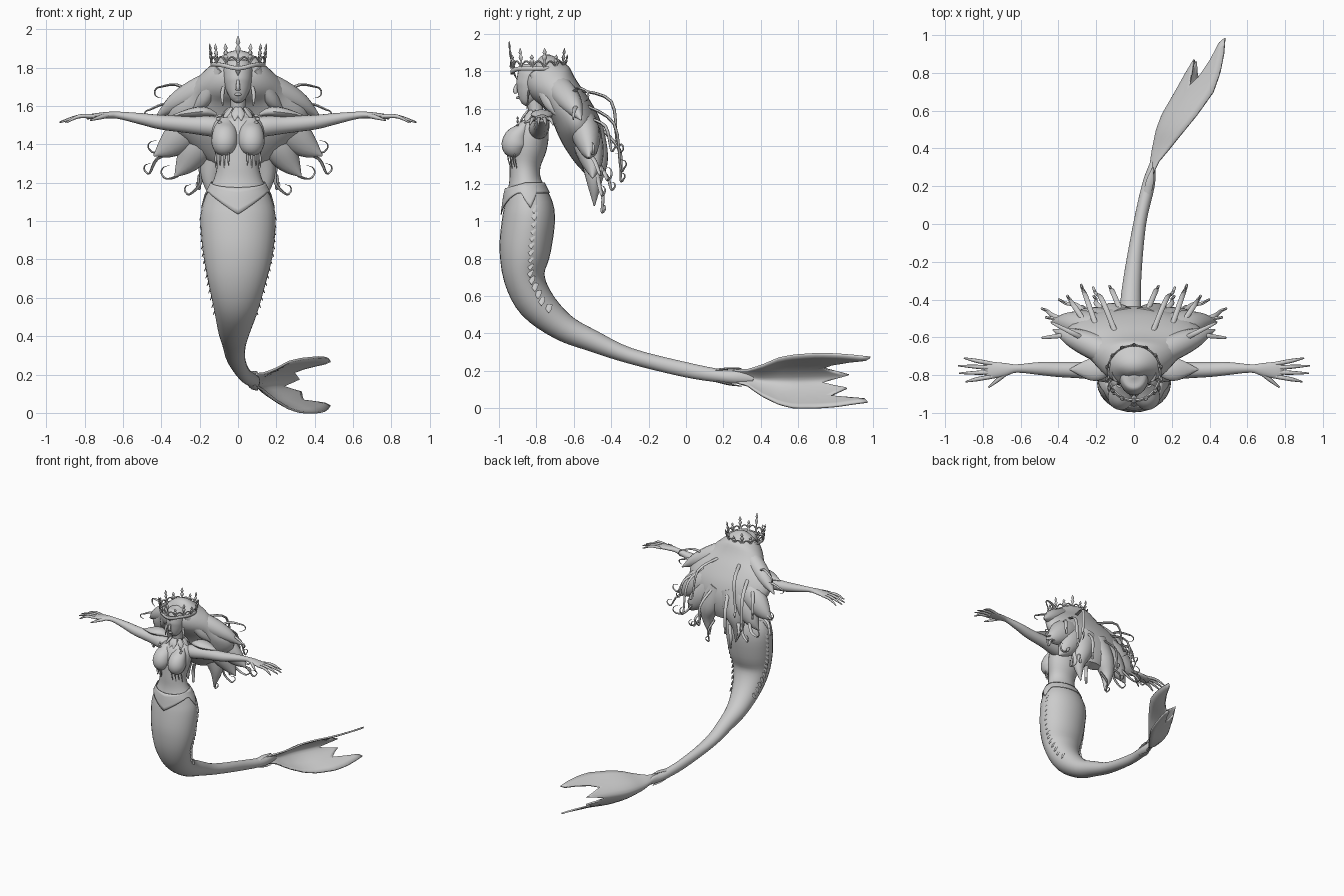
import bpy, bmesh, math
from mathutils import Vector


def lerp_rows(rows, key, val):
    """Interpolate a table of rows on column `key` (ascending)."""
    rows = sorted(rows, key=lambda r: r[key])
    for a, b in zip(rows, rows[1:]):
        if val <= b[key]:
            t = max(0, (val - a[key]) / (b[key] - a[key]))
            return [p + (q - p) * t for p, q in zip(a, b)]
    return list(rows[-1])


def smooth_path(pts, sub):
    """Catmull-Rom samples through rows (x, y, z, half width, half depth)."""
    out = []
    for i in range(len(pts) - 1):
        p0, p1, p2 = pts[max(i - 1, 0)], pts[i], pts[i + 1]
        p3 = pts[min(i + 2, len(pts) - 1)]
        for s in range(sub):
            t = s / sub
            out.append([0.5 * (2*b + (c - a)*t + (2*a - 5*b + 4*c - d)*t*t + (3*b - a - 3*c + d)*t**3)
                        for a, b, c, d in zip(p0, p1, p2, p3)])
    return out + [list(pts[-1])]


def tube(bm, pts, hint=(1, 0, 0), n=12, sub=4):
    """Loft elliptical rings along a path; hint is the width direction."""
    s = smooth_path(pts, sub)
    rings = []
    for i, p in enumerate(s):
        tan = (Vector(s[min(i + 1, len(s) - 1)][:3]) - Vector(s[max(i - 1, 0)][:3])).normalized()
        w = Vector(hint)
        w = (w - tan * w.dot(tan)).normalized()
        d = tan.cross(w)
        rw, rd = max(p[3], .001), max(p[4], .001)
        rings.append([bm.verts.new(Vector(p[:3]) + w * rw * math.cos(2*math.pi*k/n) + d * rd * math.sin(2*math.pi*k/n))
                      for k in range(n)])
    for a, b in zip(rings, rings[1:]):
        for k in range(n):
            bm.faces.new((a[k], a[(k+1) % n], b[(k+1) % n], b[k]))
    bm.faces.new(rings[0])
    bm.faces.new(rings[-1])


def ball(bm, c, r, seg=16):
    vs = bmesh.ops.create_uvsphere(bm, u_segments=seg, v_segments=seg // 2 + 2, radius=1)["verts"]
    for v in vs:
        v.co = Vector([c[i] + v.co[i] * r[i] for i in range(3)])


def finish(name, bm, mirror=False, thick=0, angle=50):
    bmesh.ops.recalc_face_normals(bm, faces=bm.faces)
    me = bpy.data.meshes.new(name)
    bm.to_mesh(me)
    bm.free()
    ob = bpy.data.objects.new(name, me)
    bpy.context.collection.objects.link(ob)
    bpy.ops.object.select_all(action='DESELECT')
    ob.select_set(True)
    bpy.context.view_layer.objects.active = ob
    bpy.ops.object.shade_smooth_by_angle(angle=math.radians(angle))
    if thick:
        m = ob.modifiers.new("thickness", 'SOLIDIFY')
        m.thickness, m.offset = thick, 0
    if mirror:
        m = ob.modifiers.new("mirror", 'MIRROR')
        m.use_mirror_merge = False


def grid(bm, rows, closed=False):
    vs = [[bm.verts.new(p) for p in r] for r in rows]
    for a, b in zip(vs, vs[1:]):
        for k in range(len(a) - (0 if closed else 1)):
            j = (k + 1) % len(a)
            bm.faces.new((a[k], a[j], b[j], b[k]))


# torso and tail
BODY = [(0, -.80, 1.57, .045, .04), (0, -.80, 1.535, .10, .055), (0, -.815, 1.49, .135, .085),
        (0, -.84, 1.40, .13, .097), (0, -.86, 1.30, .11, .083), (0, -.86, 1.22, .125, .085),
        (0, -.85, 1.14, .165, .115), (0, -.84, 1.03, .195, .14), (0, -.86, .85, .185, .138),
        (-.005, -.865, .70, .155, .11), (-.01, -.80, .56, .12, .10), (-.02, -.66, .435, .085, .075),
        (-.02, -.5, .36, .062, .058), (-.01, -.3, .28, .048, .042), (.03, 0, .205, .034, .04),
        (.075, .2, .17, .034, .035), (.095, .30, .165, .02, .032), (.105, .36, .155, .003, .01)]
bm = bmesh.new()
tube(bm, BODY, n=28)
finish("torso_and_tail", bm)
bm = bmesh.new()
tube(bm, [(.065, -.85, 1.53, .03, .02), (.067, -.875, 1.49, .055, .04), (.069, -.905, 1.445, .067, .065),
          (.07, -.915, 1.40, .067, .07), (.068, -.905, 1.36, .045, .045), (.066, -.90, 1.345, .01, .01)], n=20)
finish("bust", bm, True)

# neck, head and face
bm = bmesh.new()
tube(bm, [(0, -.79, 1.5, .06, .05), (0, -.80, 1.57, .04, .04), (0, -.815, 1.67, .04, .042)], n=16)
tube(bm, [(0, -.868, 1.622, .012, .012), (0, -.86, 1.635, .034, .033), (0, -.845, 1.67, .056, .06),
          (0, -.83, 1.71, .07, .08), (0, -.82, 1.75, .076, .086), (0, -.81, 1.79, .076, .086),
          (0, -.80, 1.83, .06, .065), (0, -.80, 1.85, .01, .01)], n=24)
tube(bm, [(0, -.903, 1.735, .007, .006), (0, -.913, 1.70, .011, .012), (0, -.908, 1.682, .012, .008)], n=8)
ball(bm, (0, -.899, 1.66), (.02, .01, .008), 10)
finish("head", bm)

# arms and hands
bm = bmesh.new()
Y = (0, 1, 0)
tube(bm, [(.08, -.79, 1.485, .05, .05), (.15, -.785, 1.495, .053, .053), (.25, -.775, 1.502, .045, .045),
          (.4, -.77, 1.515, .04, .038), (.5, -.765, 1.532, .034, .03), (.62, -.765, 1.551, .022, .019),
          (.68, -.77, 1.552, .034, .017), (.76, -.775, 1.545, .045, .014), (.79, -.775, 1.54, .035, .01)], Y, 16)
for y0, x1, y1 in [(-.74, .90, -.71), (-.762, .93, -.75), (-.785, .925, -.79), (-.808, .89, -.835)]:
    tube(bm, [(.75, y0, 1.546, .011, .011), (.83, (y0+y1)/2, 1.545, .011, .01), (x1, y1, 1.515, .004, .004)], Y, 8)
tube(bm, [(.68, -.79, 1.55, .014, .012), (.72, -.825, 1.54, .011, .011), (.77, -.865, 1.525, .004, .004)], Y, 8)
finish("arms", bm, True)

# shoulder leaves and collar
bm = bmesh.new()
tube(bm, [(.11, -.78, 1.555, .005, .006), (.17, -.775, 1.57, .05, .025), (.24, -.77, 1.565, .055, .025),
          (.34, -.77, 1.55, .003, .003)], Y, 12)
for k in range(5):
    a = math.radians(-80 + k * 40)
    c, s = math.cos(a), math.sin(a)
    tube(bm, [(.045*c, -.80+.045*s, 1.59, .012, .006), (.075*c, -.80+.07*s, 1.56, .022, .006),
              (.10*c, -.80+.09*s, 1.525, .003, .003)], (-s, c, 0), 8)
finish("shoulder_leaves", bm, True)

# earrings and hanging ornaments
bm = bmesh.new()
for k in range(4):
    ball(bm, (.095 + .008*(k % 2), -.90, 1.55 - .018*k), (.011, .006, .009), 8)
tube(bm, [(.075, -.84, 1.70, .008, .006), (.082, -.845, 1.66, .010, .006), (.08, -.85, 1.60, .003, .003)], n=6)
for k in range(4):
    tube(bm, [(.05+.02*k, -.955+.012*k, 1.365, .004, .004), (.05+.022*k, -.95+.012*k, 1.33, .006, .004),
              (.05+.022*k, -.94+.012*k, 1.29-.012*(k % 2), .002, .002)], n=6)
finish("ornaments", bm, True)

# pointed hip belt following the body
def belt_bottom(a):
    d = abs(math.degrees(math.atan2(math.sin(a), math.cos(a))))  # 0 is the front
    side = 1.07 + .1 * abs(d - 95) / 25
    return max(1.035, min(1.035 + .125 * math.sin(math.radians(min(d, 90))), side, 1.15))


rows = []
for i in range(6):
    r = []
    for k in range(72):
        a = 2 * math.pi * k / 72
        top = 1.205 - .03 * max(0, math.cos(a))
        z = top + (belt_bottom(a) - top) * i / 5
        b = lerp_rows(BODY, 2, z)
        r.append((math.sin(a) * (b[3] + .006), b[1] - math.cos(a) * (b[4] + .009), z))
    rows.append(r)
bm = bmesh.new()
grid(bm, rows, True)
finish("hip_belt", bm, thick=.006)

# small saw-tooth scales down both sides of the tail
bm = bmesh.new()
for k in range(15):
    x, y, z, w, d = lerp_rows(BODY, 2, 1.06 - .038 * k)
    for s in (-1, 1):
        tube(bm, [(x + s*(w - .012), y + .03, z + .025, .02, .004), (x + s*(w - .002), y + .03, z, .015, .004),
                  (x + s*(w + .006), y + .03, z - .018, .002, .002)], Y, 6, 2)
for s in (-1, 1):  # small fins at the narrow end of the tail
    tube(bm, [(.07, .16, .175 + s*.028, .02, .008), (.085, .23, .17 + s*.042, .02, .006),
              (.10, .30, .165 + s*.048, .002, .002)], n=8)
finish("tail_scales", bm)

# cupped tail fluke: y, x of middle, x of edges, low z, high z
FLUKE = [(.25, .085, .09, .14, .205), (.33, .09, .13, .12, .205), (.40, .10, .19, .07, .225),
         (.5, .12, .27, .02, .268), (.58, .15, .335, .002, .282), (.7, .22, .42, .003, .29),
         (.8, .275, .455, .01, .288), (.9, .32, .475, .025, .28), (.99, .36, .482, .036, .27)]
ENDS = [.97, .955, .87, .77, .81, .86, .79, .73, .80, .87, .80, .73, .78, .87, .96, .985]
rows = []
for i in range(19):
    r = []
    for k, e in enumerate(ENDS):
        v = 2 * k / (len(ENDS) - 1) - 1
        y, xm, xe, z0, z1 = lerp_rows(FLUKE, 0, .25 + (e - .25) * i / 18)
        r.append((xm + (xe - xm) * abs(v)**1.6, y, (z0 + z1)/2 + v*(z1 - z0)/2))
    rows.append(r)
bm = bmesh.new()
grid(bm, rows)
finish("tail_fluke", bm, thick=.012)

# hair: main swept mass
bm = bmesh.new()
tube(bm, [(0, -.80, 1.85, .03, .03), (0, -.775, 1.828, .11, .09), (0, -.735, 1.755, .19, .13),
          (0, -.675, 1.68, .26, .115), (0, -.62, 1.60, .35, .115), (0, -.575, 1.51, .36, .12),
          (0, -.54, 1.42, .28, .11), (0, -.515, 1.33, .18, .08), (0, -.50, 1.26, .08, .04)], n=28)
finish("hair_mass", bm)

# hair: thick pointed locks
bm = bmesh.new()
for lock in [
    [(.1, -.70, 1.73, .07, .07), (.22, -.645, 1.67, .07, .07), (.33, -.60, 1.61, .05, .05), (.43, -.56, 1.54, .003, .003)],
    [(.1, -.58, 1.58, .08, .07), (.25, -.54, 1.48, .10, .08), (.36, -.52, 1.39, .065, .05), (.44, -.52, 1.34, .003, .003)],
    [(.1, -.55, 1.53, .10, .08), (.2, -.52, 1.40, .095, .08), (.27, -.50, 1.30, .06, .05), (.33, -.50, 1.23, .003, .003)],
    [(.05, -.52, 1.5, .10, .08), (.11, -.49, 1.34, .085, .075), (.14, -.49, 1.22, .05, .045), (.12, -.49, 1.08, .003, .003)],
    [(.09, -.79, 1.80, .03, .05), (.13, -.755, 1.72, .035, .05), (.18, -.71, 1.63, .04, .05), (.25, -.67, 1.55, .003, .003)],
]:
    tube(bm, lock, n=14)
finish("hair_locks", bm, True)

# hair: thin strands ending in a curl (root, tip, bow of the middle, curl radius)
bm = bmesh.new()
for a, b, bow, cr in [
    ((.24, -.62, 1.66), (.40, -.54, 1.70), (0, 0, .03), -.03), ((.3, -.58, 1.58), (.46, -.60, 1.58), (0, 0, .03), -.02),
    ((.3, -.52, 1.43), (.43, -.50, 1.36), (0, 0, .03), .03), ((.32, -.52, 1.36), (.46, -.46, 1.25), (.03, 0, .02), .025),
    ((.25, -.48, 1.33), (.36, -.42, 1.22), (0, .02, -.03), .035), ((.2, -.48, 1.3), (.25, -.45, 1.14), (-.03, 0, -.02), .025),
    ((.14, -.48, 1.3), (.20, -.40, 1.17), (.03, .02, 0), .02), ((.07, -.48, 1.22), (.10, -.45, 1.05), (.02, .02, 0), .02),
    ((.1, -.57, 1.70), (.20, -.37, 1.42), (.02, .07, .08), -.03), ((.2, -.54, 1.62), (.27, -.35, 1.28), (.02, .06, .07), .025),
    ((.07, -.46, 1.50), (.12, -.35, 1.22), (.02, .05, .02), .02), ((.26, -.52, 1.55), (.34, -.40, 1.38), (.02, .03, .04), .02),
]:
    a, b, bow = Vector(a), Vector(b), Vector(bow)
    out, up = Vector((b.x - a.x, b.y - a.y, 0)).normalized(), Vector((0, 0, cr))
    path = [a, (a + b)/2 + bow, b] + [b + out*abs(cr)*1.3*math.sin(t) + up*(1 - math.cos(t))
                                      for t in (.8, 1.6, 2.4, 3.3)]
    tube(bm, [(*p, w, w*.6) for p, w in zip(path, (.014, .013, .009, .007, .006, .004, .001))],
         out.cross(Vector((0, 0, 1))), 6)
finish("hair_strands", bm, True)

# crown: band, spikes, arches and front drop
CX, CY, ZB = .138, .142, 1.805


def rim(a, z, k=1.0):
    return (CX * k * math.sin(a), -.79 - CY * k * math.cos(a), z)


bm = bmesh.new()
grid(bm, [[rim(2*math.pi*k/48, z - .02*max(0, math.cos(2*math.pi*k/48))**8) for k in range(48)]
          for z in (ZB, ZB + .022)], True)
finish("crown_band", bm, thick=.012)
bm = bmesh.new()
N = 14
for k in range(N):
    a = 2 * math.pi * k / N
    h = .15 if k == 0 else (.11 if k % 2 == 0 else .075)
    prof = [(0, .010), (.35, .005), (.55, .015), (.68, .005), (.78, .012), (1, .001)]
    tube(bm, [(*rim(a, ZB + .01 + h*t, 1 + .10*t), w, w*.6) for t, w in prof],
         (math.cos(a), math.sin(a), 0), 6, 2)
    tube(bm, [(*rim(a + 2*math.pi/N*t, ZB + .02 + .03*math.sin(math.pi*t), 1.04), .005, .005)
              for t in (0, .25, .5, .75, 1)], (.1, .2, 1), 6, 2)
tube(bm, [(0, -.925, 1.81, .012, .006), (0, -.917, 1.785, .014, .006), (0, -.905, 1.76, .002, .002)], n=6)
finish("crown_spikes", bm)
